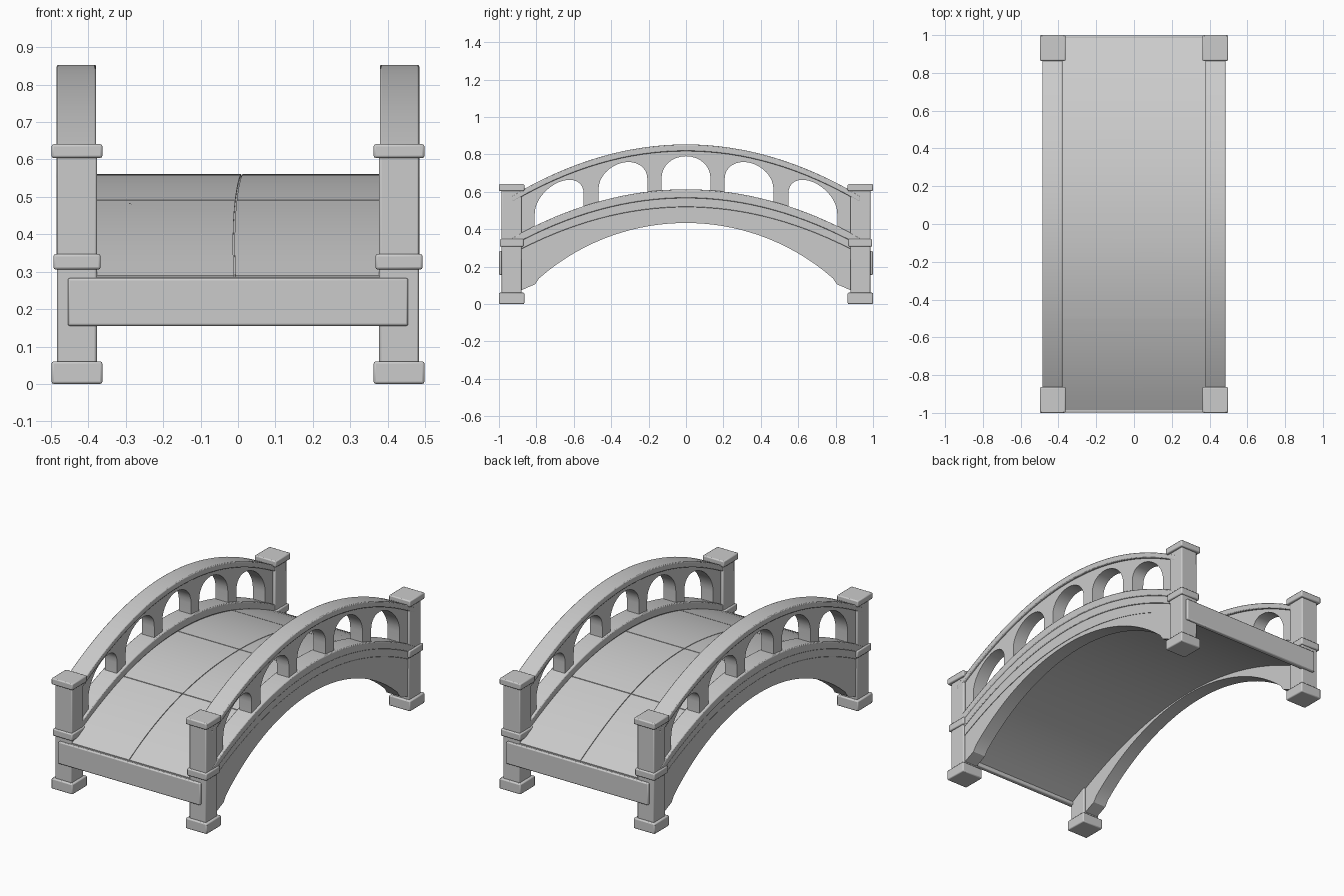
import bpy, bmesh, math
from mathutils import Vector

old = bpy.data.objects.get("Cube")
if old:
    bpy.data.objects.remove(old, do_unlink=True)

stone = bpy.data.materials.new("grey stone")
stone.use_nodes = True
GREY = (0.6, 0.6, 0.6, 1)
stone.diffuse_color = GREY
stone.node_tree.nodes["Principled BSDF"].inputs["Base Color"].default_value = GREY


def finish(bm, name, bevel=0.0):
    bmesh.ops.recalc_face_normals(bm, faces=bm.faces[:])
    mesh = bpy.data.meshes.new(name)
    bm.to_mesh(mesh)
    bm.free()
    mesh.materials.append(stone)
    ob = bpy.data.objects.new(name, mesh)
    bpy.context.collection.objects.link(ob)
    if bevel:
        mod = ob.modifiers.new("Bevel", 'BEVEL')
        mod.width, mod.segments = bevel, 2
        mod.limit_method, mod.angle_limit = 'ANGLE', math.radians(50)
    bpy.ops.object.select_all(action='DESELECT')
    ob.select_set(True)
    bpy.context.view_layer.objects.active = ob
    bpy.ops.object.shade_smooth_by_angle(angle=math.radians(30))
    return ob


def box(name, lo, hi, bevel=0.006):
    bm = bmesh.new()
    bmesh.ops.create_cube(bm, size=1)
    lo, hi = Vector(lo), Vector(hi)
    for v in bm.verts:
        v.co = (lo + hi) / 2 + v.co * (hi - lo)
    return finish(bm, name, bevel)


def prism(name, outline, x0, x1, bevel=0.0):
    """Extrude a (y, z) outline along x."""
    bm = bmesh.new()
    face = bm.faces.new([bm.verts.new((x0, y, z)) for y, z in outline])
    new = bmesh.ops.extrude_face_region(bm, geom=[face])["geom"]
    bmesh.ops.translate(bm, vec=(x1 - x0, 0, 0),
                        verts=[g for g in new if isinstance(g, bmesh.types.BMVert)])
    return finish(bm, name, bevel)


def arc(crown, sag, y0, y1, n=32):
    ys = [y0 + (y1 - y0) * i / n for i in range(n + 1)]
    return [(y, crown - sag * y * y) for y in ys]


def band(low, low_sag, high, high_sag, reach=0.93):
    return arc(low, low_sag, -reach, reach) + arc(high, high_sag, reach, -reach)


# Balustrade outline: curved top edge, lower edge cut by five arched openings
def balustrade_outline():
    low = []
    half, spring, rise = 0.131, 0.675, 0.115
    foot = 0.60
    low.append((-0.93, foot - 0.3 * 0.93 ** 2))
    for centre in (-0.678, -0.337, 0, 0.337, 0.678):
        a, b = centre - half, centre + half
        low.append((a, foot - 0.3 * a * a))
        for i in range(17):
            t = math.pi * (1 - i / 16)
            y = centre + half * math.cos(t)
            low.append((y, spring + rise * math.sin(t) ** 0.9 - 0.3 * y * y))
        low.append((b, foot - 0.3 * b * b))
    low.append((0.93, foot - 0.3 * 0.93 ** 2))
    return low + arc(0.825, 0.315, 0.93, -0.93)


# Spandrel outline: round arch below with stepped feet
def spandrel_outline():
    radius, crown, span = 1.19, 0.433, 0.785
    feet = [(0.807, 0.105), (0.9, 0.065)]
    low = [(-y, z) for y, z in reversed(feet)]
    for i in range(33):
        y = span * (i / 16 - 1)
        low.append((y, crown - radius + math.sqrt(radius ** 2 - y * y)))
    return low + feet + arc(0.47, 0.28, 0.9, -0.9)


for side, sx in (("left", 1), ("right", -1)):
    layers = (
        ("spandrel", spandrel_outline(), 0.39, 0.472, 0),
        ("edge_beam", band(0.455, 0.28, 0.522, 0.29), 0.386, 0.475, 0),
        ("moulding", band(0.518, 0.29, 0.57, 0.295), 0.386, 0.48, 0.004),
        ("curb", band(0.566, 0.295, 0.613, 0.3), 0.379, 0.485, 0.005),
        ("balustrade", balustrade_outline(), 0.393, 0.471, 0),
        ("handrail", band(0.817, 0.315, 0.853, 0.318), 0.379, 0.485, 0.005),
    )
    for name, outline, x0, x1, bevel in layers:
        prism(f"{side}_{name}", outline, sx * x0, sx * x1, bevel)

    # Corner posts with base, middle collar and cap
    for end, sy in (("front", -1), ("back", 1)):
        cx, cy = sx * 0.4305, sy * 0.932
        parts = (("post", 0.0535, 0.03, 0.62), ("post_base", 0.068, 0, 0.06),
                 ("post_collar", 0.063, 0.306, 0.347), ("post_cap", 0.068, 0.604, 0.641))
        for name, r, z0, z1 in parts:
            box(f"{end}_{side}_{name}", (cx - r, cy - r, z0), (cx + r, cy + r, z1))

# Beams closing the two deck ends
for end, sy in (("front", -1), ("back", 1)):
    box(f"{end}_end_beam", (-0.455, sy * 0.985 - 0.014, 0.155),
        (0.455, sy * 0.985 + 0.014, 0.283))

# Deck core, with paving slabs on top split by narrow wandering joints
prism("deck_core", band(0.44, 0.28, 0.556, 0.28, 0.985), -0.395, 0.395)


def seam(y):
    return 0.011 * math.sin(3.4 * y + 1.2)


def paving_slab(name, sx, y0, y1):
    bm = bmesh.new()
    rows, gap = [], 0.002
    for y, z in arc(0.561, 0.28, y0 + gap, y1 - gap, 8):
        inner, outer = seam(y) + sx * gap, sx * 0.392
        rows.append([bm.verts.new(p) for p in ((inner, y, z), (outer, y, z),
                                               (outer, y, z - 0.008), (inner, y, z - 0.008))])
    for a, b in zip(rows, rows[1:]):
        for i in range(4):
            j = (i + 1) % 4
            bm.faces.new((a[i], a[j], b[j], b[i]))
    bm.faces.new(rows[0])
    bm.faces.new(rows[-1])
    finish(bm, name)


for side, sx in (("left", 1), ("right", -1)):
    for row, y0 in enumerate((-0.985, -0.5, 0, 0.5)):
        y1 = (-0.5, 0, 0.5, 0.985)[row]
        paving_slab(f"{side}_paving_{row + 1}", sx, y0, y1)

# Fine crack marks on the paving
cracks = {"front_crack": ((-0.29, -0.53), (-0.278, -0.565), (-0.315, -0.61)),
          "back_crack": ((0.195, 0.68), (0.17, 0.63), (0.178, 0.59))}
for name, path in cracks.items():
    bm = bmesh.new()
    strip = []
    for x, y in path:
        z = 0.562 - 0.28 * y * y
        strip.append([bm.verts.new((x + dx, y, z)) for dx in (-0.0015, 0.0015)])
    for a, b in zip(strip, strip[1:]):
        bm.faces.new((a[0], a[1], b[1], b[0]))
    finish(bm, name)
